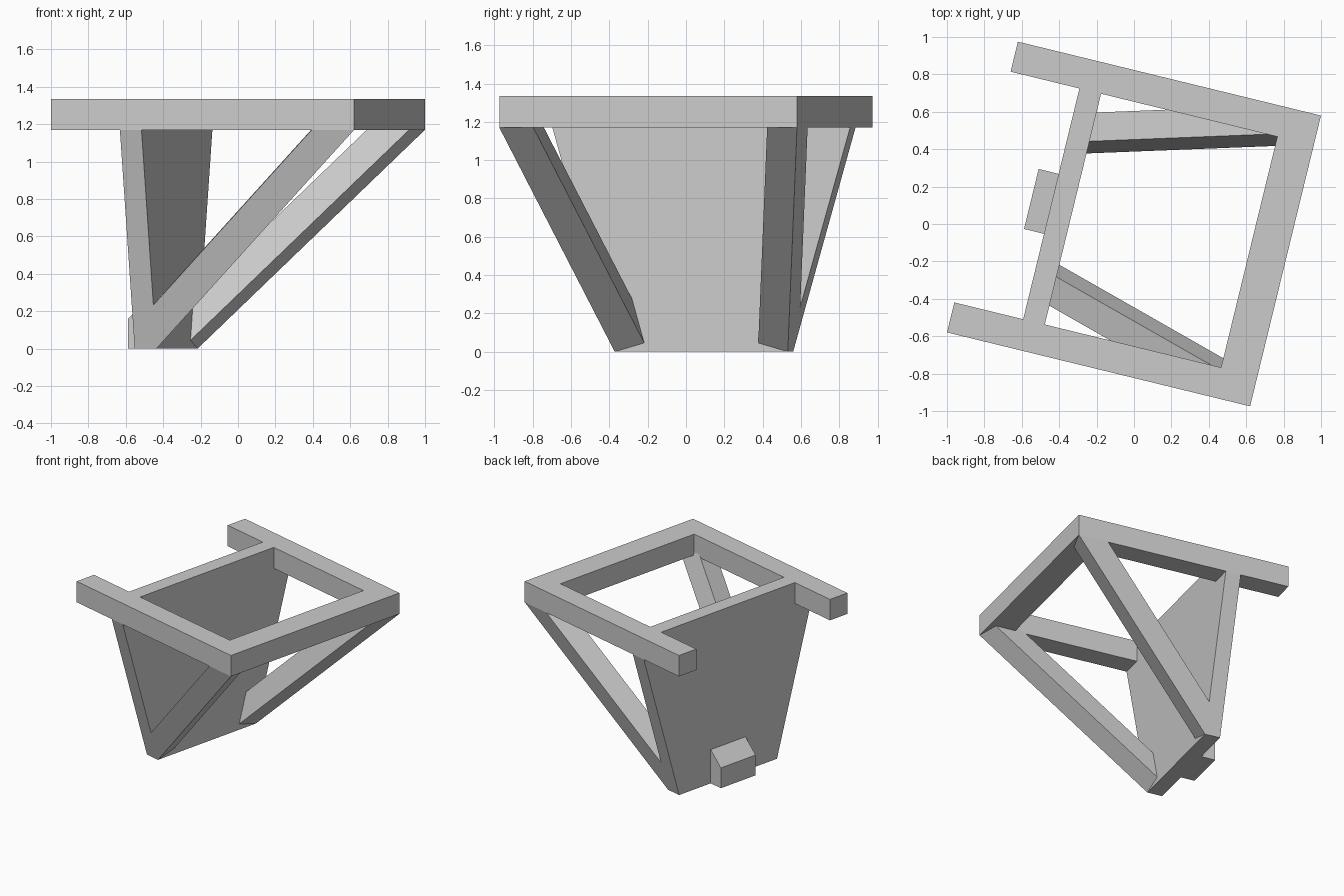
import bpy, bmesh, math
from mathutils import Matrix, Vector

cube = bpy.data.objects.get("Cube")
if cube:
    bpy.data.objects.remove(cube)

# One grey for the whole bracket
grey = bpy.data.materials.new("plain_grey")
grey.use_nodes = True
colour = (0.6, 0.6, 0.6, 1)
grey.diffuse_color = colour
grey.node_tree.nodes["Principled BSDF"].inputs["Base Color"].default_value = colour

TURN = Matrix.Rotation(math.radians(-13.7), 4, 'Z')

# Main sizes: half extents, levels and thicknesses
LONG, WIDE, FOOT = 0.834, 0.80, 0.465
UNDER, TOP, BEAM = 1.17, 1.335, 0.165
BACK, FACE = -0.455, -0.336


def prism(name, outline, push):
    """Extrude a flat outline along a vector and turn it into place."""
    bm = bmesh.new()
    face = bm.faces.new([bm.verts.new(p) for p in outline])
    extruded = bmesh.ops.extrude_face_region(bm, geom=[face], use_keep_orig=True)
    moved = [g for g in extruded["geom"] if isinstance(g, bmesh.types.BMVert)]
    bmesh.ops.translate(bm, verts=moved, vec=Vector(push))
    bmesh.ops.recalc_face_normals(bm, faces=bm.faces)
    bm.transform(TURN)
    mesh = bpy.data.meshes.new(name)
    bm.to_mesh(mesh)
    bm.free()
    mesh.materials.append(grey)
    obj = bpy.data.objects.new(name, mesh)
    bpy.context.collection.objects.link(obj)
    return obj


# Tapered plate with the crossbar as its upper edge
inner = WIDE - BEAM
half = [(FOOT, 0), (WIDE, UNDER), (inner, UNDER), (inner, TOP)]
outline = half + [(-v, z) for v, z in reversed(half)]
prism("back_plate", [(BACK, v, z) for v, z in outline], (FACE - BACK, 0, 0))

# Front bar between the two arms
bar_start = LONG - 0.2
prism("front_bar", [(bar_start, -inner, UNDER), (LONG, -inner, UNDER),
                    (LONG, -inner, TOP), (bar_start, -inner, TOP)],
      (0, 2 * inner, 0))

# Arms and leaning diagonal legs on both sides
lean = math.atan2(WIDE - FOOT, UNDER)
slope = math.tan(lean)
drop = BEAM * math.sqrt(2)
for side, label in ((1, "left"), (-1, "right")):
    prism(label + "_arm", [(-LONG, side * WIDE, UNDER), (LONG, side * WIDE, UNDER),
                           (LONG, side * WIDE, TOP), (-LONG, side * WIDE, TOP)],
          (0, -side * BEAM, 0))
    leg = [(FACE, 0), (LONG, UNDER), (LONG - drop, UNDER), (FACE, drop)]
    prism(label + "_leg", [(u, side * (FOOT + z * slope), z) for u, z in leg],
          (0, -side * BEAM * math.cos(lean), BEAM * math.sin(lean)))

# Small block with a sloped top on the back of the plate
block = [(BACK, 0), (BACK, 0.265), (BACK - 0.11, 0.16), (BACK - 0.11, 0)]
prism("rear_block", [(u, -BEAM, z) for u, z in block], (0, 2 * BEAM, 0))
